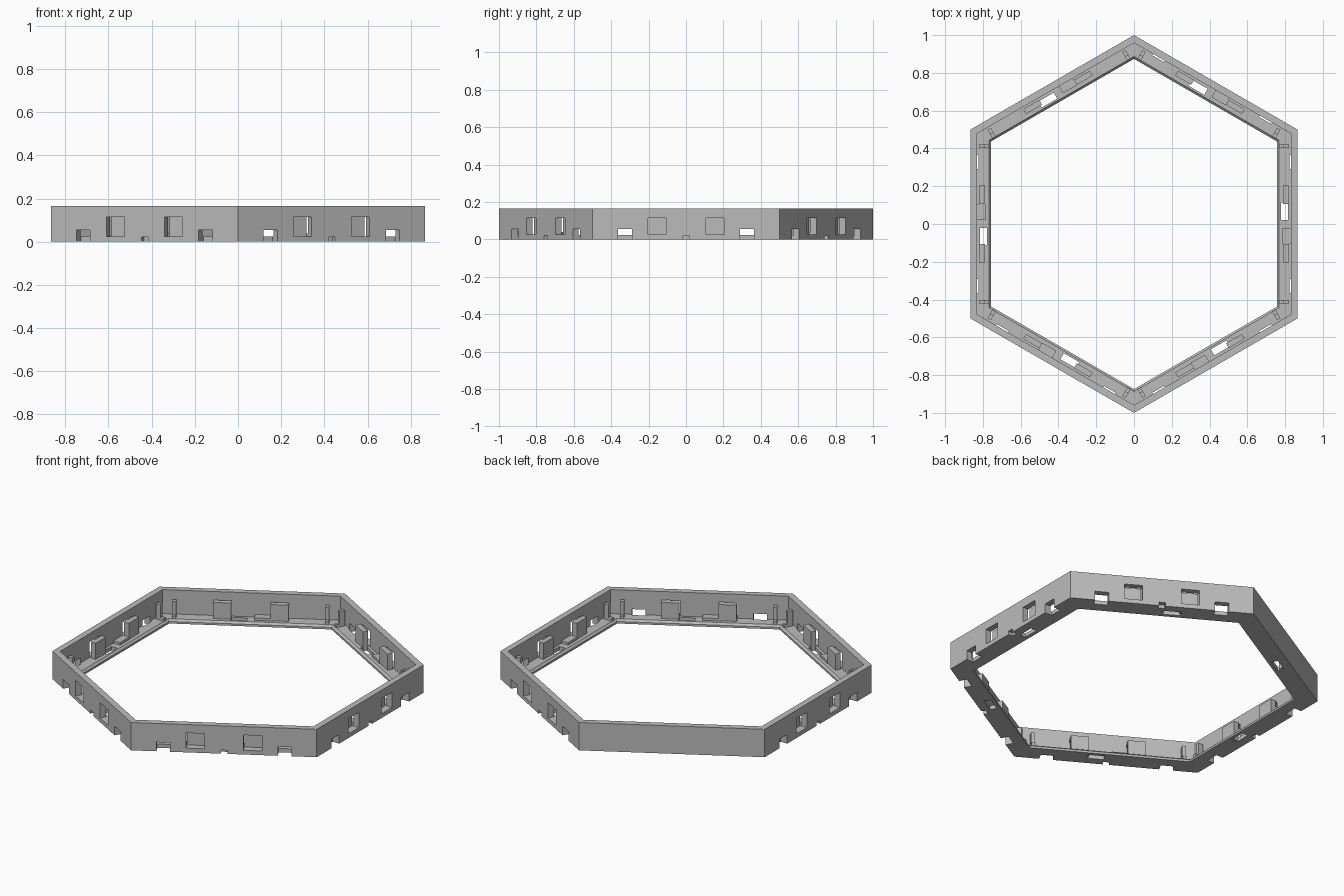
import bpy, bmesh
from math import radians, cos, sin, pi
from mathutils import Matrix

cube = bpy.data.objects.get("Cube")
if cube:
    bpy.data.objects.remove(cube, do_unlink=True)

grey = bpy.data.materials.new("light_grey")
grey.use_nodes = True
colour = (0.5, 0.5, 0.5, 1)
grey.diffuse_color = colour
grey.node_tree.nodes["Principled BSDF"].inputs["Base Color"].default_value = colour


def make_object(name, bm):
    bmesh.ops.recalc_face_normals(bm, faces=bm.faces)
    mesh = bpy.data.meshes.new(name)
    bm.to_mesh(mesh)
    bm.free()
    mesh.materials.append(grey)
    obj = bpy.data.objects.new(name, mesh)
    bpy.context.collection.objects.link(obj)
    return obj


def add_box(bm, angle, r, t, z):
    """Box on one side of the hexagon: r outward, t along the side, z up."""
    size = [b - a for a, b in (r, t, z)]
    mid = [(a + b) / 2 for a, b in (r, t, z)]
    place = (Matrix.Rotation(radians(angle), 4, 'Z') @ Matrix.Translation(mid)
             @ Matrix.Diagonal((*size, 1)))
    bmesh.ops.create_cube(bm, size=1, matrix=place)


def mirrored(lo, hi):
    return (lo, hi), (-hi, -lo)


sides = range(0, 360, 60)
plain_side = 120

# Hexagonal frame: wall with an inward floor flange
profile = [(0.866, 0), (0.866, 0.165), (0.83, 0.165), (0.83, 0.023),
           (0.768, 0.023), (0.757, 0.012), (0.757, 0)]
bm = bmesh.new()
rings = []
for i in range(6):
    a = pi / 6 + i * pi / 3
    rings.append([bm.verts.new((r / cos(pi / 6) * cos(a), r / cos(pi / 6) * sin(a), z))
                  for r, z in profile])
for i in range(6):
    p, q = rings[i], rings[(i + 1) % 6]
    for j in range(len(profile)):
        k = (j + 1) % len(profile)
        bm.faces.new((p[j], q[j], q[k], p[k]))
frame = make_object("hexagonal_frame", bm)

# Cutters: wall windows, low openings, centre notches and floor slots
bm = bmesh.new()
for side in sides:
    add_box(bm, side, (0.778, 0.815), (0.02, 0.115), (-0.05, 0.06))
    if side == plain_side:
        continue
    for span in mirrored(0.106, 0.204):
        add_box(bm, side, (0.822, 0.9), span, (0.025, 0.115))
    for span in mirrored(0.29, 0.364):
        add_box(bm, side, (0.822, 0.9), span, (-0.05, 0.054))
    add_box(bm, side, (0.84, 0.9), (-0.017, 0.019), (-0.05, 0.021))
cutter = make_object("opening_cutter", bm)
cutter.hide_render = True

cut = frame.modifiers.new("openings", 'BOOLEAN')
cut.operation = 'DIFFERENCE'
cut.solver = 'EXACT'
cut.object = cutter
graph = bpy.context.evaluated_depsgraph_get()
result = bpy.data.meshes.new_from_object(frame.evaluated_get(graph))
frame.modifiers.clear()
frame.data = result
bpy.data.objects.remove(cutter, do_unlink=True)

# Clip plates standing behind the windows
bm = bmesh.new()
for side in sides:
    for span in mirrored(0.106, 0.204):
        add_box(bm, side, (0.79, 0.82), span, (0.005, 0.119))
make_object("clip_plates", bm)

# Corner posts with low feet
bm = bmesh.new()
for side in sides:
    for span in mirrored(0.402, 0.422):
        add_box(bm, side, (0.79, 0.82), span, (0.005, 0.115))
        add_box(bm, side, (0.767, 0.79), span, (0.005, 0.04))
make_object("corner_posts", bm)

# Low blocks beside the floor slots
bm = bmesh.new()
for side in sides:
    add_box(bm, side, (0.787, 0.832), (-0.106, -0.02), (0.005, 0.038))
make_object("floor_blocks", bm)
